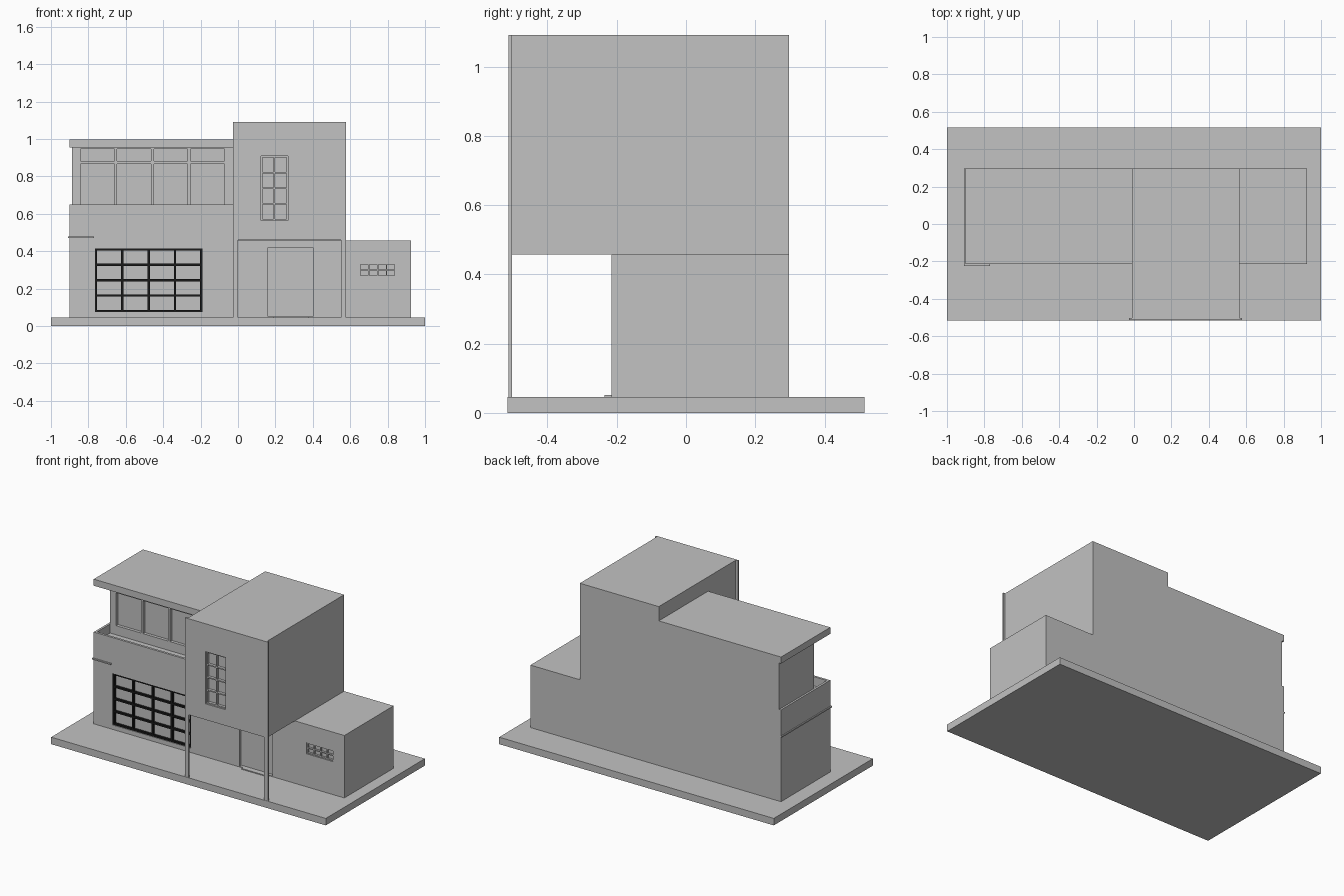
import bpy

old = bpy.data.objects.get("Cube")
if old:
    bpy.data.objects.remove(old, do_unlink=True)


def material(name, value):
    mat = bpy.data.materials.new(name)
    mat.use_nodes = True
    colour = (value, value, value, 1)
    mat.diffuse_color = colour
    mat.node_tree.nodes["Principled BSDF"].inputs["Base Color"].default_value = colour
    return mat


GREY = material("plain grey", 0.54)
BLACK = material("black frame", 0.01)


def box(name, x, y, z, mat=GREY):
    """Box from three (low, high) ranges."""
    bpy.ops.mesh.primitive_cube_add(size=1)
    ob = bpy.context.object
    ob.name = name
    for v in ob.data.vertices:
        v.co = [r[0] if c < 0 else r[1] for c, r in zip(v.co, (x, y, z))]
    ob.data.materials.append(mat)
    return ob


def cut(target, x, y, z):
    """Carve a box-shaped opening into the target."""
    cutter = box("cutter", x, y, z)
    mod = target.modifiers.new("opening", "BOOLEAN")
    mod.object = cutter
    mod.operation = "DIFFERENCE"
    mod.solver = "EXACT"
    bpy.context.view_layer.objects.active = target
    bpy.ops.object.modifier_apply(modifier=mod.name)
    bpy.data.objects.remove(cutter, do_unlink=True)


def grid(name, x, y, z, cols, rows, width, mat=GREY):
    """Window bars filling a rectangle, border included."""
    for i in range(cols + 1):
        a = x[0] + (x[1] - x[0] - width) * i / cols
        box(f"{name}_upright_{i}", (a, a + width), y, z, mat)
    for i in range(rows + 1):
        a = z[0] + (z[1] - z[0] - width) * i / rows
        box(f"{name}_crossbar_{i}", x, y, (a, a + width), mat)


BASE, LOW = 0.046, 0.457
FRONT, BACK = -0.215, 0.297

box("base_slab", (-1, 1), (-0.515, 0.515), (0, BASE))

# Garage wing with balcony on top
garage = box("garage_wing", (-0.9, -0.01), (FRONT, BACK), (BASE, 0.65))
cut(garage, (-0.885, -0.02), (-0.2, -0.065), (0.59, 0.75))
door_x, door_z = (-0.765, -0.19), (0.075, 0.415)
cut(garage, door_x, (-0.3, -0.195), door_z)
grid("garage_door", door_x, (-0.21, -0.194), door_z, 4, 4, 0.012, BLACK)

# Thin ledge wrapping the corner
box("ledge_side", (-0.908, -0.9), (-0.224, BACK), (0.471, 0.479))
box("ledge_front", (-0.908, -0.77), (-0.224, FRONT), (0.471, 0.479))

# Upper room with recessed panes, and its roof
room = box("upper_room", (-0.887, -0.01), (-0.065, BACK), (0.6, 0.956))
for i in range(4):
    a = -0.842 + 0.196 * i
    for z in ((0.615, 0.866), (0.882, 0.947)):
        cut(room, (a, a + 0.181), (-0.2, -0.045), z)
box("upper_roof", (-0.9, -0.01), (FRONT, BACK), (0.955, 0.998))

# Entrance block under the tower
entrance = box("entrance_block", (-0.01, 0.575), (FRONT, BACK), (BASE, LOW))
cut(entrance, (0.16, 0.4), (-0.3, -0.195), (BASE + 0.004, 0.42))
box("door_step", (0.19, 0.38), (-0.235, FRONT), (BASE, BASE + 0.006))

# Tower with a thin facade standing on two legs
tower = box("tower", (-0.01, 0.565), (-0.503, BACK), (LOW, 1.092))
facade = box("tower_facade", (-0.028, 0.577), (-0.513, -0.503), (BASE, 1.092))
cut(facade, (0, 0.55), (-0.6, -0.4), (0, 0.46))
win_x, win_z = (0.122, 0.268), (0.565, 0.908)
cut(facade, win_x, (-0.6, -0.4), win_z)
cut(tower, win_x, (-0.6, -0.485), win_z)
grid("tower_window", win_x, (-0.503, -0.484), win_z, 2, 4, 0.008)

# Low side wing with a small window
wing = box("side_wing", (0.575, 0.925), (FRONT, BACK), (BASE, LOW))
win_x, win_z = (0.648, 0.845), (0.263, 0.337)
cut(wing, win_x, (-0.3, -0.197), win_z)
grid("side_window", win_x, (-0.21, -0.196), win_z, 4, 2, 0.007)
